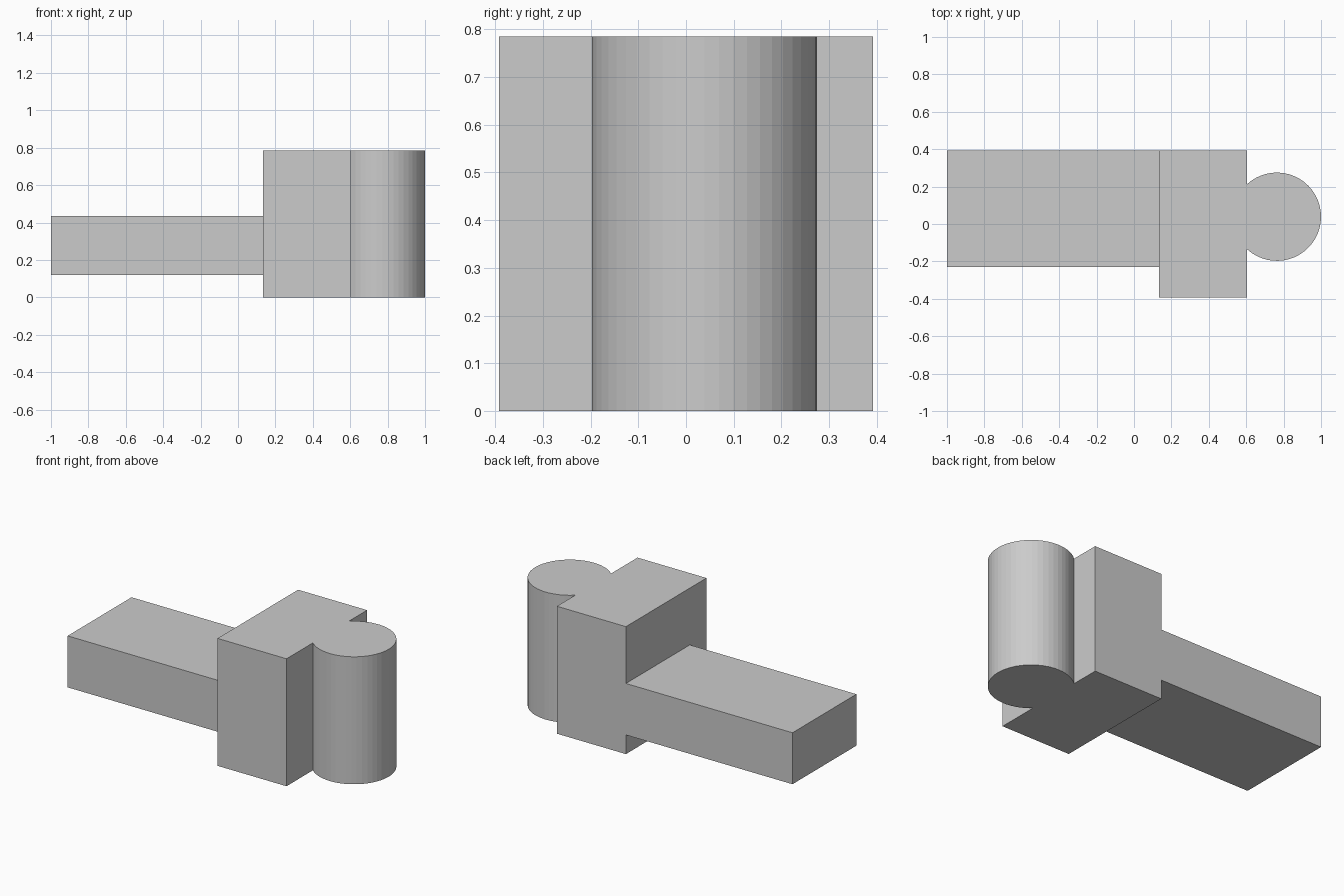
import bpy, bmesh, math

if "Cube" in bpy.data.objects:
    bpy.data.objects.remove(bpy.data.objects["Cube"])


def extruded(name, profile, z0, z1):
    """Solid made by extruding a closed XY profile from z0 up to z1."""
    bm = bmesh.new()
    face = bm.faces.new([bm.verts.new((x, y, z0)) for x, y in profile])
    top = bmesh.ops.extrude_face_region(bm, geom=[face], use_keep_orig=True)["geom"]
    bmesh.ops.translate(bm, vec=(0, 0, z1 - z0),
                        verts=[v for v in top if isinstance(v, bmesh.types.BMVert)])
    bmesh.ops.recalc_face_normals(bm, faces=bm.faces)
    mesh = bpy.data.meshes.new(name)
    bm.to_mesh(mesh)
    bm.free()
    obj = bpy.data.objects.new(name, mesh)
    bpy.context.collection.objects.link(obj)
    return obj


# Main block with the round post on its right side, one shared profile
X0, X1, HALF_Y, HEIGHT = 0.135, 0.605, 0.392, 0.785
RADIUS, CY = 0.236, 0.039
CX = 1 - RADIUS
reach = math.acos((X1 - CX) / RADIUS)
STEPS = 36
angles = [-reach + 2 * reach * i / STEPS for i in range(STEPS + 1)]
arc = [(CX + RADIUS * math.cos(a), CY + RADIUS * math.sin(a)) for a in angles]
profile = [(X0, HALF_Y), (X0, -HALF_Y), (X1, -HALF_Y)] + arc + [(X1, HALF_Y)]
body = extruded("block_with_round_post", profile, 0, HEIGHT)

# Flat arm on the left, flush with the back of the block
arm = extruded("arm", [(-1, -0.23), (0.3, -0.23), (0.3, HALF_Y), (-1, HALF_Y)],
               0.118, 0.435)

# Join the arm into the block as one solid
union = body.modifiers.new("join_arm", "BOOLEAN")
union.operation = "UNION"
union.solver = "EXACT"
union.object = arm
bpy.context.view_layer.objects.active = body
bpy.ops.object.modifier_apply(modifier=union.name)
bpy.data.objects.remove(arm)
